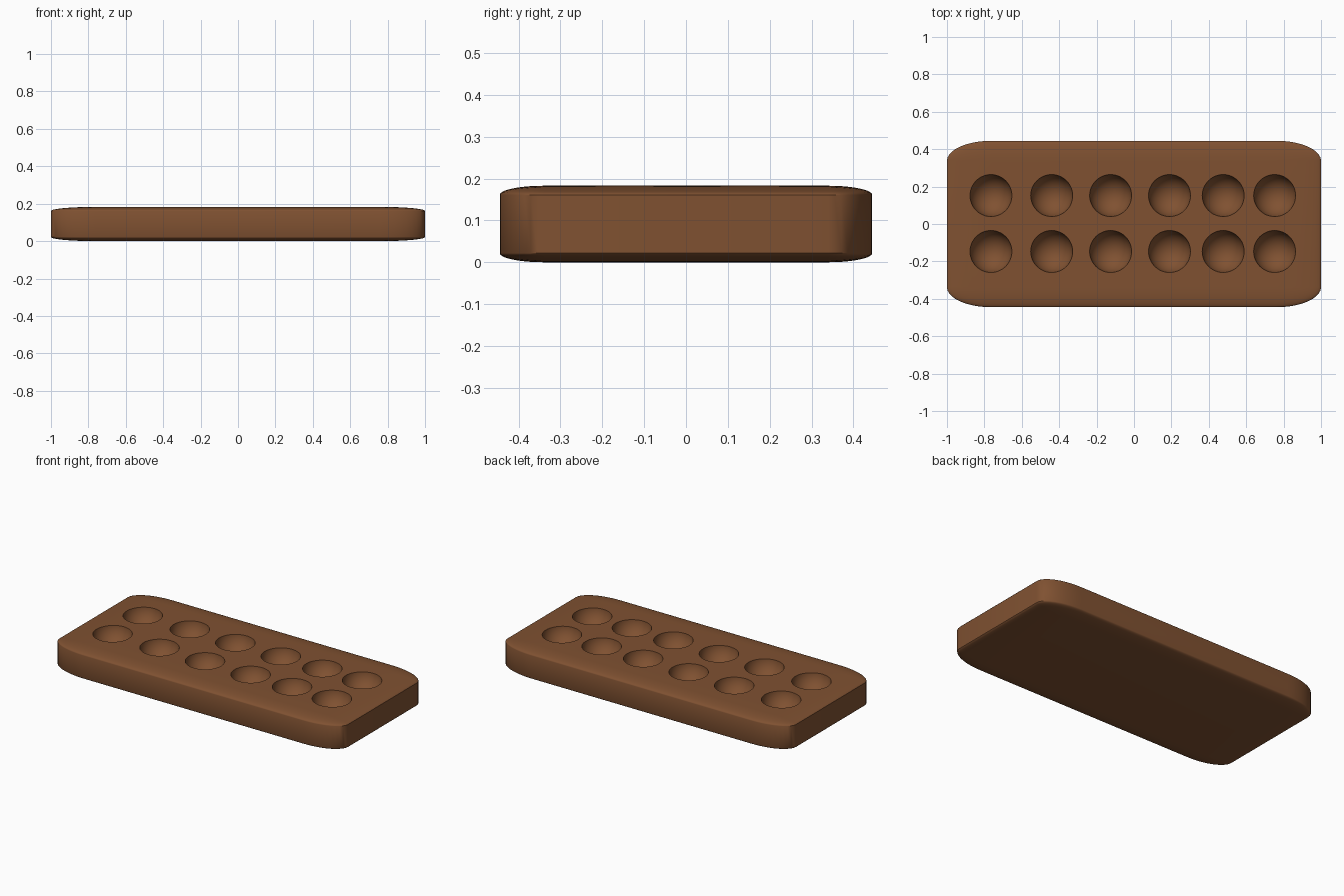
import bpy, bmesh, math
from mathutils import Matrix

if "Cube" in bpy.data.objects:
    bpy.data.objects.remove(bpy.data.objects["Cube"], do_unlink=True)

HALF = (1.0, 0.445, 0.0915)
TOP = 2 * HALF[2]
PIT_X = (-0.765, -0.44, -0.125, 0.19, 0.477, 0.752)
PIT_Y = (-0.147, 0.152)
PIT_R = 0.113

wood = bpy.data.materials.new("brown wood")
wood.use_nodes = True
colour = (0.215, 0.083, 0.031, 1)
wood.diffuse_color = colour
wood.node_tree.nodes["Principled BSDF"].inputs["Base Color"].default_value = colour


def make_object(name, bm):
    mesh = bpy.data.meshes.new(name)
    bm.to_mesh(mesh)
    bm.free()
    mesh.materials.append(wood)
    obj = bpy.data.objects.new(name, mesh)
    bpy.context.collection.objects.link(obj)
    return obj


# Rounded slab: an evenly bevelled cube squashed to size, so corners become elliptical
bm = bmesh.new()
bmesh.ops.create_cube(bm, size=2)
bmesh.ops.bevel(bm, geom=bm.edges[:], offset=0.24, segments=10, profile=0.5,
                affect='EDGES')
bmesh.ops.scale(bm, vec=HALF, verts=bm.verts)
bmesh.ops.translate(bm, vec=(0, 0, HALF[2]), verts=bm.verts)
board = make_object("board", bm)

# Two rows of round pits, cut by spheres sitting just above the top
bm = bmesh.new()
for x in PIT_X:
    for y in PIT_Y:
        bmesh.ops.create_uvsphere(bm, u_segments=48, v_segments=24, radius=PIT_R,
                                  matrix=Matrix.Translation((x, y, TOP + 0.012)))
cutter = make_object("pit_cutter", bm)
cutter.hide_render = True

cut = board.modifiers.new("pits", 'BOOLEAN')
cut.operation = 'DIFFERENCE'
cut.solver = 'EXACT'
cut.object = cutter

bpy.ops.object.select_all(action='DESELECT')
board.select_set(True)
bpy.context.view_layer.objects.active = board
bpy.ops.object.modifier_apply(modifier=cut.name)
bpy.data.objects.remove(cutter, do_unlink=True)

# Smooth curves, crisp pit rims
bpy.ops.object.shade_smooth_by_angle(angle=math.radians(35))
